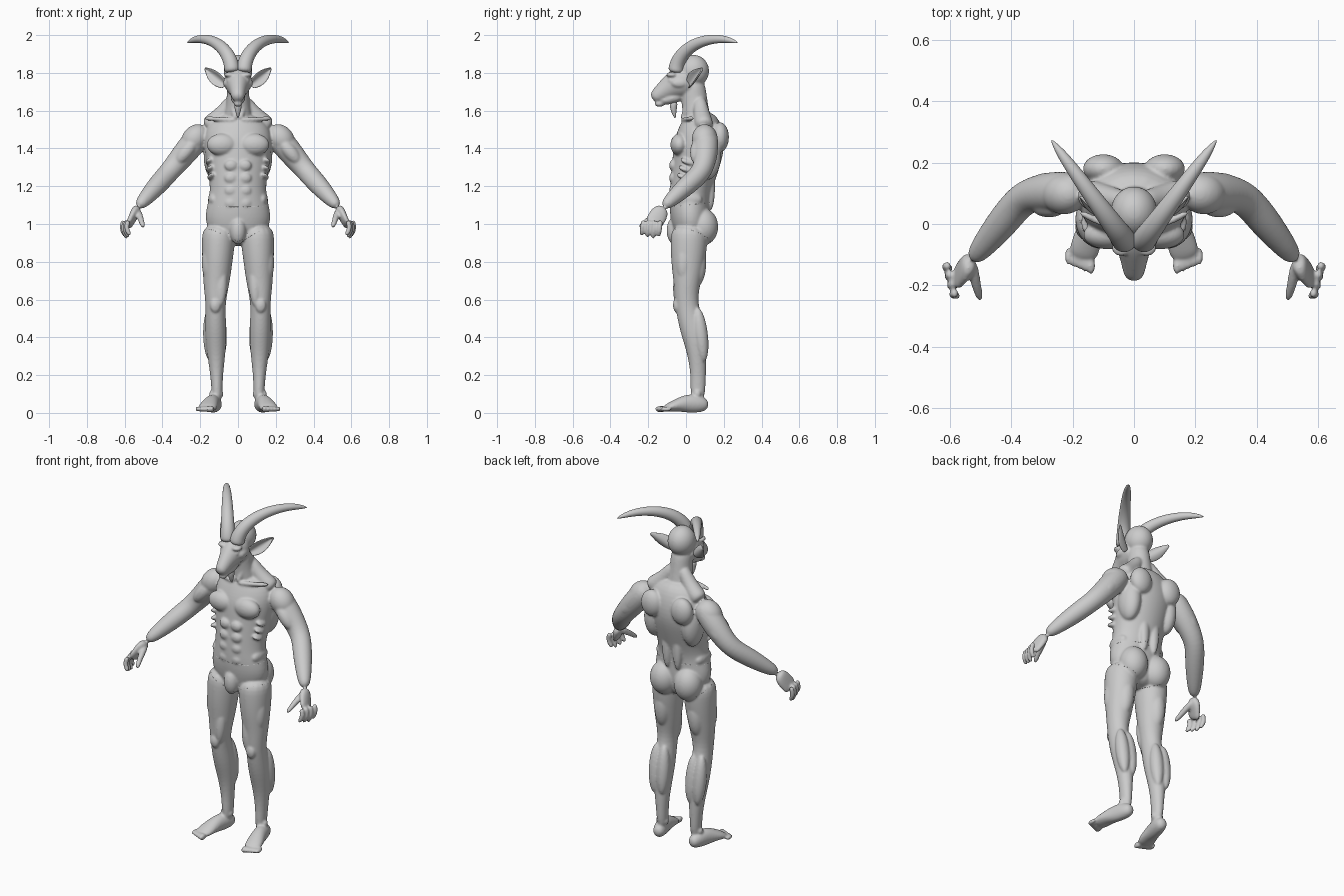
import bpy, bmesh, math
from mathutils import Vector, Matrix

default = bpy.data.objects.get("Cube")
if default:
    bpy.data.objects.remove(default)

clay = bpy.data.materials.new("grey_clay")
clay.use_nodes = True
clay.diffuse_color = (.6, .6, .6, 1)
clay.node_tree.nodes["Principled BSDF"].inputs["Base Color"].default_value = clay.diffuse_color

OUT, BACK, UP = Vector((1, 0, 0)), Vector((0, 1, 0)), Vector((0, 0, 1))
NONE = Vector()


def point(x, y, z):
    return Vector((x, y, z))


def line(start, end, count, bow=NONE):
    """Evenly spaced points from start to end, pushed sideways in the middle."""
    steps = [i / (count - 1) for i in range(count)]
    return [start.lerp(end, t) + bow * math.sin(math.pi * t) for t in steps]


def tube(bm, points, depths, widths=None, sides=16):
    """Capped tube with elliptical rings; widths run along x, depths across it."""
    loops = []
    last = len(points) - 1
    for i, (centre, depth, width) in enumerate(zip(points, depths, widths or depths)):
        tangent = points[min(i + 1, last)] - points[max(i - 1, 0)]
        across = tangent.cross(OUT).normalized()
        along = tangent.cross(across).normalized()
        angles = [math.tau * k / sides for k in range(sides)]
        loops.append([bm.verts.new(centre + across * depth * math.cos(a) + along * width * math.sin(a))
                      for a in angles])
    for low, high in zip(loops, loops[1:]):
        for k in range(sides):
            bm.faces.new((low[k - 1], low[k], high[k], high[k - 1]))
    bm.faces.new(loops[0])
    bm.faces.new(loops[-1])


def blob(bm, centre, radii, axis=UP):
    """Ellipsoid whose last radius lies along the axis."""
    turn = UP.rotation_difference(axis)
    place = Matrix.LocRotScale(centre, turn, Vector(radii))
    bmesh.ops.create_uvsphere(bm, u_segments=14, v_segments=8, radius=1, matrix=place)


def muscle(bm, start, end, t, shift, width):
    """Spindle lying along a bone, moved off it by shift."""
    bone = end - start
    blob(bm, start.lerp(end, t) + shift, (width, width, bone.length * .28), bone)


def mirror(bm):
    copy = bmesh.ops.duplicate(bm, geom=bm.verts[:] + bm.edges[:] + bm.faces[:])["geom"]
    verts = [item for item in copy if isinstance(item, bmesh.types.BMVert)]
    bmesh.ops.scale(bm, vec=(-1, 1, 1), verts=verts)


def make(name, bm, *modifiers):
    """Turn the bmesh into a smooth object with its modifiers baked in."""
    bmesh.ops.recalc_face_normals(bm, faces=bm.faces[:])
    mesh = bpy.data.meshes.new(name)
    bm.to_mesh(mesh)
    bm.free()
    obj = bpy.data.objects.new(name, mesh)
    bpy.context.collection.objects.link(obj)
    for kind, settings in modifiers:
        modifier = obj.modifiers.new(kind.title(), kind)
        for key, value in settings.items():
            setattr(modifier, key, value)
    graph = bpy.context.evaluated_depsgraph_get()
    baked = bpy.data.meshes.new_from_object(obj.evaluated_get(graph))
    obj.modifiers.clear()
    obj.data = baked
    baked.materials.clear()
    baked.materials.append(clay)
    baked.shade_smooth()
    return obj


# Joints of the model's left half
hip, knee, ankle = point(.1, .02, 1), point(.12, 0, .57), point(.11, .06, .05)
shoulder, elbow = point(.17, .1, 1.51), point(.36, .09, 1.28)
wrist, knuckles = point(.53, -.12, 1.09), point(.58, -.18, .99)
heel, ball = point(.11, .12, .04), point(.17, -.12, .02)
neck_pit, collar_tip = point(.01, -.02, 1.55), point(.18, .04, 1.56)

subdivide = ('SUBSURF', dict(levels=2, render_levels=2))
body = bmesh.new()

# Legs
tube(body, line(hip, knee, 5) + line(knee, ankle, 5, BACK * .03)[1:],
     [.1, .1, .09, .07, .06, .07, .05, .04, .04],
     [.09, .09, .08, .07, .05, .06, .05, .03, .03])
muscle(body, hip, knee, .45, OUT * .035 - BACK * .02, .05)
muscle(body, hip, knee, .75, -OUT * .025 - BACK * .04, .035)
muscle(body, hip, knee, .5, BACK * .05, .05)
for side in (.03, -.02):
    muscle(body, knee, ankle, .3, OUT * side + BACK * .06, .04)
    blob(body, ankle + OUT * side + UP * .05, (.013, .02, .02))
blob(body, knee - BACK * .05, (.03, .02, .04))

# Feet and toes
tube(body, line(heel, ball, 5, UP * .02), [.03, .05, .05, .03, .018], [.03, .04, .04, .05, .05])
for i, toe in enumerate(line(ball - OUT * .03, ball + OUT * .045 + BACK * .03, 5)):
    size = .018 - i / 800
    blob(body, toe - BACK * .015, (size * .8, .03, size))

# Arms
tube(body, line(shoulder, elbow, 4, BACK * .01) + line(elbow, wrist, 4)[1:],
     [.06, .07, .065, .055, .055, .045, .03])
muscle(body, shoulder, elbow, .25, OUT * .01, .07)
muscle(body, shoulder, elbow, .55, -BACK * .035, .04)
muscle(body, shoulder, elbow, .6, BACK * .035, .04)
muscle(body, elbow, wrist, .25, OUT * .005, .045)

# Hands
tube(body, line(wrist, knuckles, 4), [.03, .05, .05, .05], [.025, .025, .02, .016])
for i, spread in enumerate((-.045, -.015, .015, .045)):
    root = knuckles + BACK * spread + OUT * i * .008 + UP * .03
    tip = point(root.x - .01, root.y - .01, .92 + abs(spread - .01) / 3)
    tube(body, line(root, tip, 5, OUT * .015), [.015, .015, .015, .014, .011], sides=8)
tube(body, line(wrist - UP * .02, point(.5, -.25, .98), 4, -BACK * .01), [.02, .02, .016, .012], sides=8)

# Paired torso muscles
blob(body, point(.085, -.035, 1.42), (.085, .05, .06))    # chest
blob(body, point(.125, .11, 1.36), (.06, .08, .13))       # lat
blob(body, point(.1, .18, 1.46), (.07, .05, .08))         # shoulder blade
blob(body, point(.035, .13, 1.2), (.03, .025, .13))       # lower back
blob(body, point(.13, .02, 1.13), (.03, .07, .04))        # flank
blob(body, point(.08, .09, .985), (.085, .085, .1))       # buttock
for stomach in line(point(.037, -.07, 1.31), point(.037, -.07, 1.11), 4):
    blob(body, stomach, (.036, .02, .03))
for rib in line(point(.14, -.01, 1.25), point(.15, .01, 1.33), 3):
    blob(body, rib, (.025, .045, .015), OUT + UP * 3 + BACK)
tube(body, line(point(.02, .07, 1.67), shoulder, 4, -UP * .02), [.035, .04, .05, .05])
tube(body, line(neck_pit, collar_tip, 4, -BACK * .01), [.012] * 4)
tube(body, line(point(.05, .03, 1.7), neck_pit, 4), [.015] * 4)

# Paired face shapes
blob(body, point(.043, -.075, 1.79), (.033, .032, .015))  # brow
blob(body, point(.046, -.08, 1.76), (.016, .016, .014))   # eye
blob(body, point(.06, -.035, 1.745), (.02, .045, .025))   # cheek
blob(body, point(.02, -.16, 1.677), (.014, .014, .012))   # nostril
mirror(body)

# Torso, neck and front of the hips
spine = line(UP * .88, UP * 1.6, 9)
lean = [.03, .03, .02, .02, .035, .055, .07, .08, .075]
tube(body, [level + BACK * shift for level, shift in zip(spine, lean)],
     [.07, .1, .11, .11, .12, .13, .14, .12, .075],
     [.09, .17, .18, .15, .155, .17, .185, .18, .09])
tube(body, line(point(0, .06, 1.53), point(0, .03, 1.77), 4), [.08, .07, .07, .065], [.09, .065, .06, .06])
blob(body, point(0, -.06, .965), (.045, .045, .075))

# Head
blob(body, point(0, .04, 1.81), (.08, .087, .087))
tube(body, line(point(0, .03, 1.77), point(0, -.18, 1.66), 6, UP * .015),
     [.085, .085, .08, .06, .045, .03], [.075, .075, .07, .05, .04, .03])
blob(body, point(0, -.075, 1.665), (.04, .03, .08), -BACK - UP / 4)   # jaw
blob(body, point(0, -.14, 1.636), (.026, .028, .016))                 # chin
skin = make("body", body, subdivide,
            ('REMESH', dict(mode='VOXEL', voxel_size=.0062, use_smooth_shade=True)),
            ('SMOOTH', dict(factor=.5, iterations=6)))

# Briefs, cut from the body surface by a waist plane and two leg planes
briefs = bmesh.new()
briefs.from_mesh(skin.data)
leg_cut = -UP - BACK / 4
for height, normal in ((1.1, UP - BACK / 10), (.885, leg_cut + OUT / 2), (.885, leg_cut - OUT / 2)):
    bmesh.ops.bisect_plane(briefs, geom=briefs.verts[:] + briefs.edges[:] + briefs.faces[:],
                           plane_co=UP * height, plane_no=normal, clear_outer=True)
make("briefs", briefs, ('SOLIDIFY', dict(thickness=.006, offset=1)))

# Horns: tapering arcs that sweep up, out and back
horns = bmesh.new()
root, reach = point(.03, -.055, 1.8), point(.24, .33, 0)
sweep = 2.05
steps = [i / 11 for i in range(12)]
arc = [root + reach * (1 - math.cos(sweep * t)) / (1 - math.cos(sweep)) + UP * .18 * math.sin(sweep * t)
       for t in steps]
tube(horns, arc, [.003 + .04 * math.sqrt(1 - t) for t in steps])
mirror(horns)
make("horns", horns, subdivide)

# Ears: cupped leaves
ears = bmesh.new()
root, tip = point(.065, .02, 1.735), point(.175, .09, 1.825)
facing = OUT / 2 - BACK
across = (tip - root).cross(facing).normalized()
facing = across.cross(tip - root).normalized()
rows = []
for i, middle in enumerate(line(root, tip, 9)):
    width = .004 + .032 * math.sin(math.pi * (i + 2) / 10)
    rows.append([ears.verts.new(middle + (across * s + facing * .7 * s * s) * width)
                 for s in (-1, -.5, 0, .5, 1)])
for low, high in zip(rows, rows[1:]):
    for k in range(len(low) - 1):
        ears.faces.new((low[k], low[k + 1], high[k + 1], high[k]))
mirror(ears)
make("ears", ears, ('SOLIDIFY', dict(thickness=.01, offset=0)), subdivide)

# Beard
beard = bmesh.new()
tube(beard, line(point(0, -.065, 1.65), point(0, -.057, 1.56), 4, -BACK * .005), [.022, .02, .013, .003])
make("beard", beard, subdivide)
